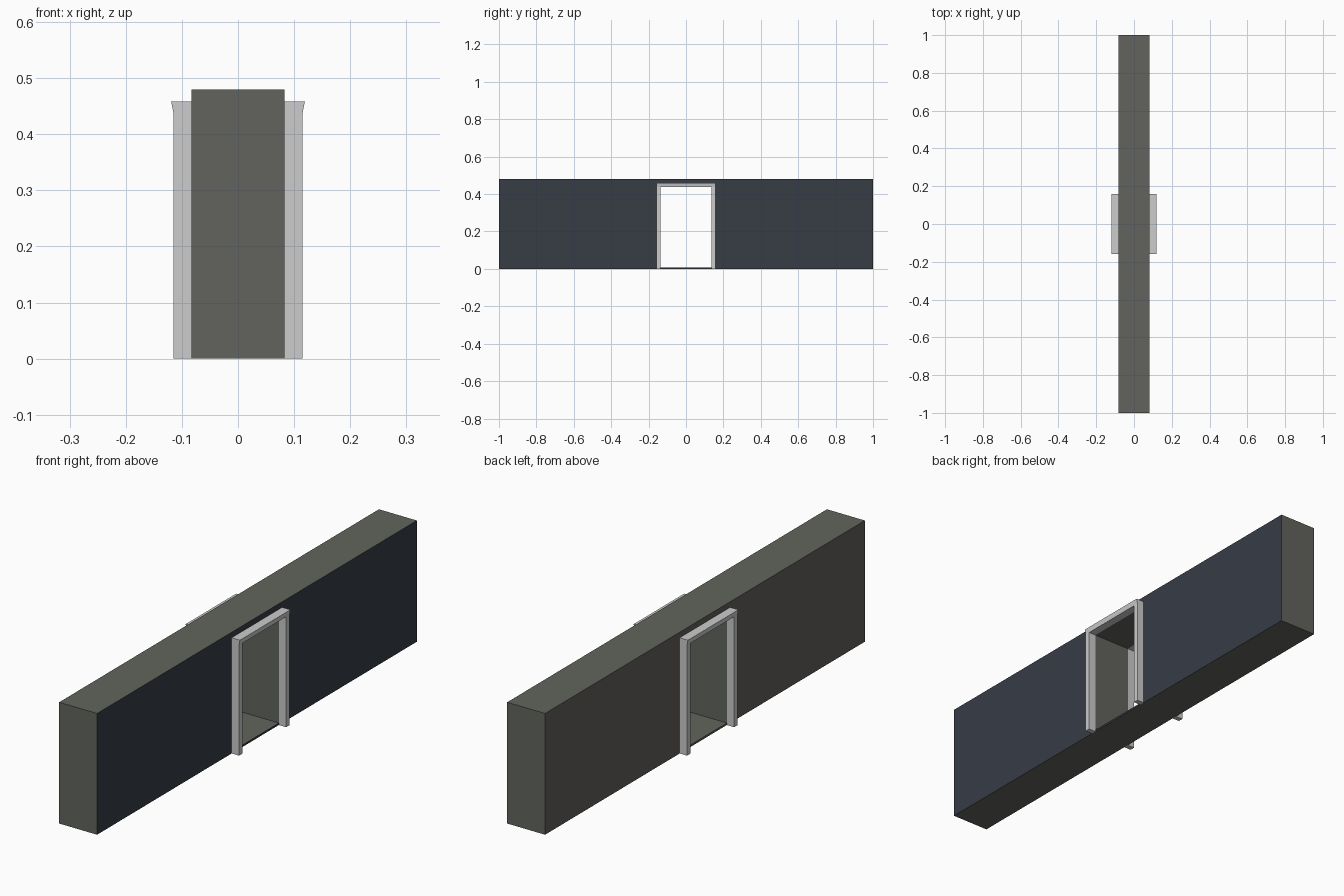
import bpy
import bmesh

if "Cube" in bpy.data.objects:
    bpy.data.objects.remove(bpy.data.objects["Cube"])


def material(name, srgb):
    mat = bpy.data.materials.new(name)
    lin = [((c / 255 + 0.055) / 1.055) ** 2.4 for c in srgb]
    mat.diffuse_color = (*lin, 1)
    mat.use_nodes = True
    mat.node_tree.nodes["Principled BSDF"].inputs["Base Color"].default_value = mat.diffuse_color
    return mat


stone = material("olive_grey_stone", (98, 100, 93))
blue = material("dark_blue_paint", (55, 60, 69))
warm = material("warm_grey_paint", (98, 94, 90))
trim = material("light_grey_trim", (204, 204, 204))


def slab_with_gap(name, ys, zs, gap, x_near, x_far, mats, rule):
    """Closed slab of y/z cells with one cell left open; x is a function of z."""
    bm = bmesh.new()
    verts = {(i, j, s): bm.verts.new((x, y, z))
             for i, y in enumerate(ys) for j, z in enumerate(zs)
             for s, x in ((0, x_near(z)), (1, x_far(z)))}
    cells = {(i, j) for i in range(len(ys) - 1) for j in range(len(zs) - 1)} - {gap}
    for i, j in cells:
        ring = [(i, j), (i + 1, j), (i + 1, j + 1), (i, j + 1)]
        for s in (0, 1):
            bm.faces.new([verts[(*p, s)] for p in ring])
        sides = [(i, j - 1), (i + 1, j), (i, j + 1), (i - 1, j)]
        for k, neighbour in enumerate(sides):
            if neighbour not in cells:
                a, b = ring[k], ring[(k + 1) % 4]
                bm.faces.new([verts[(*a, 0)], verts[(*b, 0)],
                              verts[(*b, 1)], verts[(*a, 1)]])
    for v in [v for v in bm.verts if not v.link_faces]:
        bm.verts.remove(v)
    bmesh.ops.recalc_face_normals(bm, faces=bm.faces)
    for f in bm.faces:
        f.material_index = rule(f.normal)
    me = bpy.data.meshes.new(name)
    bm.to_mesh(me)
    bm.free()
    for m in mats:
        me.materials.append(m)
    obj = bpy.data.objects.new(name, me)
    bpy.context.collection.objects.link(obj)
    return obj


# Wall with doorway and thin threshold: a different paint on each broad side
slab_with_gap("wall", (-1, -0.137, 0.137, 1), (0, 0.008, 0.437, 0.48), (1, 1),
              lambda z: -0.083, lambda z: 0.083, (stone, blue, warm),
              lambda n: 1 if n.x > 0.9 else 2 if n.x < -0.9 else 0)

# Door surround on each side, its header leaning outward at the top
for side, name in ((1, "right_door_frame"), (-1, "left_door_frame")):
    slab_with_gap(name, (-0.158, -0.137, 0.137, 0.158), (0, 0.437, 0.458), (1, 0),
                  lambda z: side * 0.083,
                  lambda z: side * (0.119 if z > 0.45 else 0.115),
                  (trim,), lambda n: 0)
